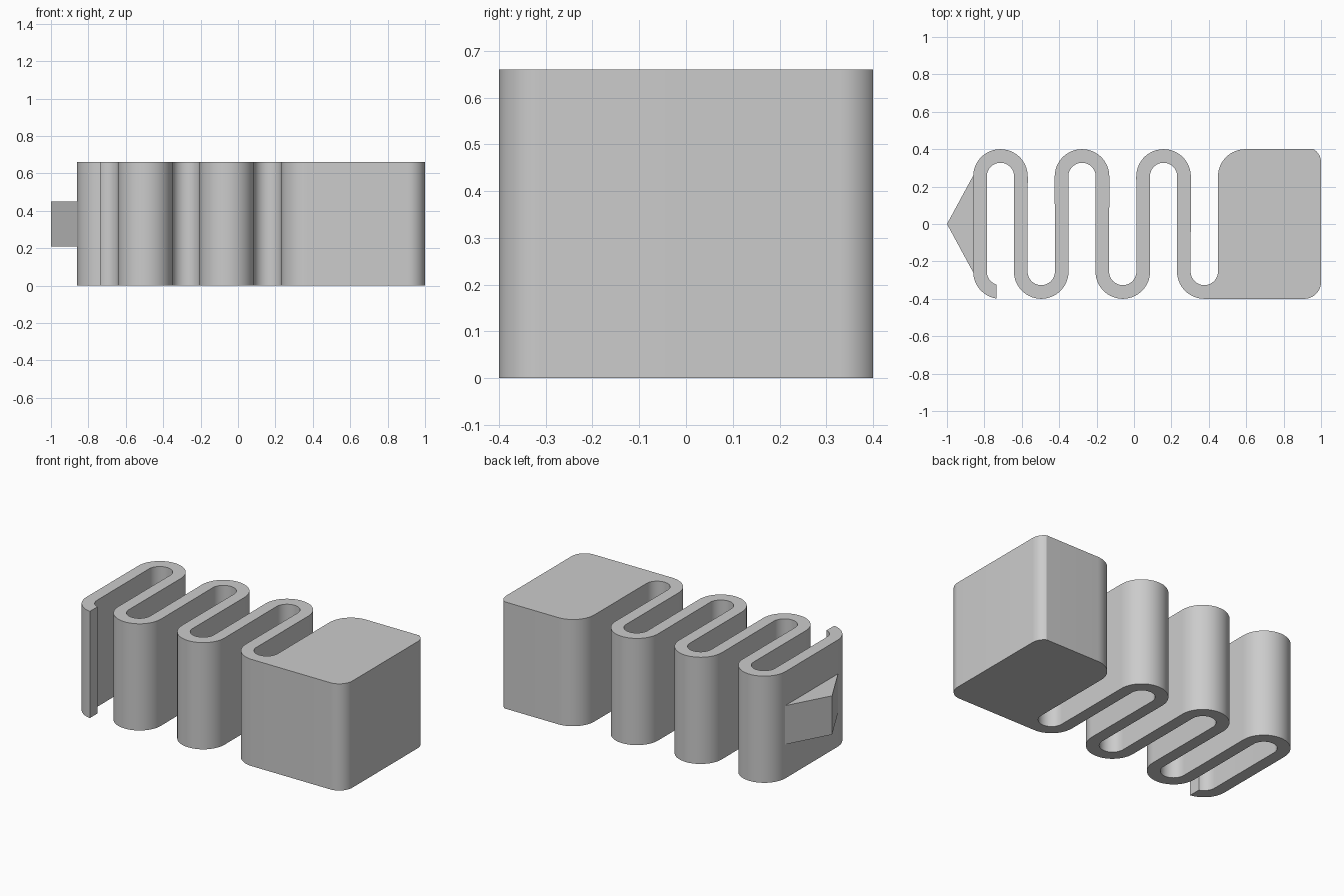
import bpy
import bmesh
from math import sin, cos, radians, degrees, acos

cube = bpy.data.objects.get("Cube")
if cube:
    bpy.data.objects.remove(cube, do_unlink=True)

HEIGHT = 0.66
OUTER, INNER = 0.146, 0.073    # radii of the two sides of a bend
BEND_Y = 0.254                 # bend centres lie at +/- this
FIRST_X, STEP = -0.714, 0.218  # first bend centre and spacing
END_X = -0.735                 # where the free end is cut

grey = bpy.data.materials.new("Plain grey")
grey.use_nodes = True
colour = (0.6, 0.6, 0.6, 1)
grey.diffuse_color = colour
grey.node_tree.nodes["Principled BSDF"].inputs["Base Color"].default_value = colour


def arc(cx, cy, r, start, end):
    n = max(6, round(abs(end - start) / 7))
    angles = [radians(start + (end - start) * i / n) for i in range(n + 1)]
    return [(cx + r * cos(a), cy + r * sin(a)) for a in angles]


def prism(name, outline, z0, z1):
    bm = bmesh.new()
    face = bm.faces.new([bm.verts.new((x, y, z0)) for x, y in outline])
    top = bmesh.ops.extrude_face_region(bm, geom=[face])
    for v in top["geom"]:
        if isinstance(v, bmesh.types.BMVert):
            v.co.z = z1
    bmesh.ops.recalc_face_normals(bm, faces=bm.faces)
    mesh = bpy.data.meshes.new(name)
    bm.to_mesh(mesh)
    bm.free()
    mesh.materials.append(grey)
    obj = bpy.data.objects.new(name, mesh)
    bpy.context.collection.objects.link(obj)
    bpy.ops.object.select_all(action="DESELECT")
    obj.select_set(True)
    bpy.context.view_layer.objects.active = obj
    bpy.ops.object.shade_smooth_by_angle(angle=radians(30))
    return obj


def ribbon_side(top_r, bottom_r, last_angle):
    # Hooked free end, cut square at END_X
    start = 360 - degrees(acos((END_X - FIRST_X) / top_r))
    pts = arc(FIRST_X, -BEND_Y, top_r, start, 180)
    # Alternating upper and lower bends
    for k in range(6):
        x = FIRST_X + k * STEP
        if k % 2 == 0:
            pts += arc(x, BEND_Y, top_r, 180, 0)
        else:
            pts += arc(x, -BEND_Y, bottom_r, 180, last_angle if k == 5 else 360)
    return pts


# Folded ribbon running into the solid rounded block
outline = ribbon_side(OUTER, INNER, 360)
block_x = FIRST_X + 5 * STEP + INNER
outline += arc(block_x + OUTER, BEND_Y, OUTER, 180, 90)
outline += arc(0.919, 0.33, 0.081, 60, 0)
outline += arc(0.91, -0.31, 0.09, 0, -90)
outline += reversed(ribbon_side(INNER, OUTER, 270))
prism("folded_ribbon_and_block", outline, 0, HEIGHT)

# Wedge on the outer wall of the ribbon
prism("end_wedge", [(-1, 0), (-0.859, -0.26), (-0.859, 0.26)], 0.21, 0.45)
